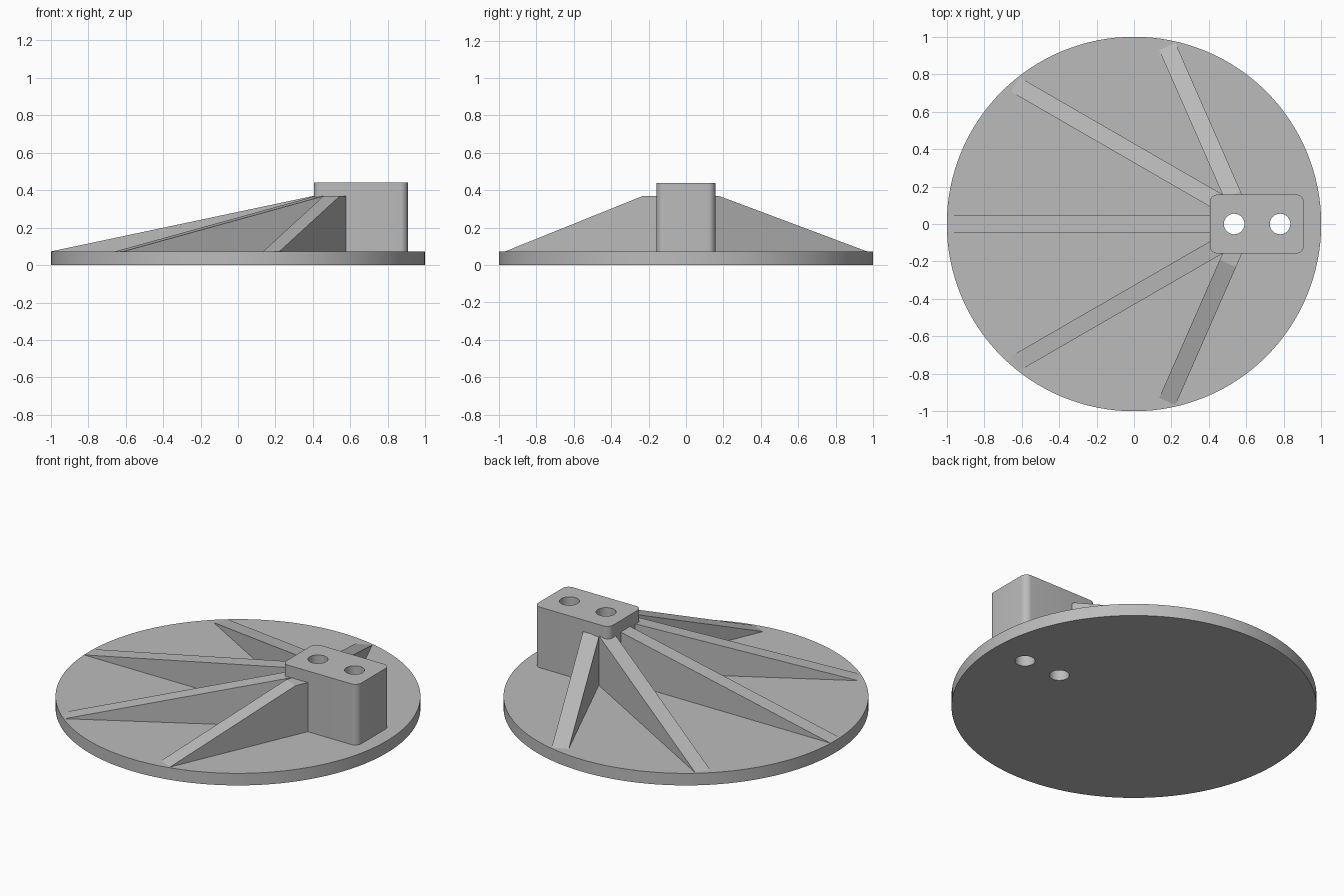
import bpy, bmesh, math
from mathutils import Matrix, Vector

cube = bpy.data.objects.get("Cube")
if cube:
    bpy.data.objects.remove(cube, do_unlink=True)

PLATE_TOP = 0.073
RIB_TOP = 0.37
BLOCK_X = 0.656

grey = bpy.data.materials.new("plain grey")
grey.use_nodes = True
grey.diffuse_color = (0.5, 0.5, 0.5, 1)
grey.node_tree.nodes["Principled BSDF"].inputs["Base Color"].default_value = (0.5, 0.5, 0.5, 1)


def finish(bm, name):
    bmesh.ops.recalc_face_normals(bm, faces=bm.faces)
    mesh = bpy.data.meshes.new(name)
    bm.to_mesh(mesh)
    bm.free()
    mesh.materials.append(grey)
    obj = bpy.data.objects.new(name, mesh)
    bpy.context.collection.objects.link(obj)
    return obj


def cylinder(name, radius, x, low, high, sides):
    bm = bmesh.new()
    bmesh.ops.create_cone(bm, cap_ends=True, segments=sides, radius1=radius, radius2=radius,
                          depth=high - low, matrix=Matrix.Translation((x, 0, (low + high) / 2)))
    return finish(bm, name)


def rib(name, origin_x, angle, start, flat, end, width):
    """Sloping wedge pointing outward from the block."""
    bm = bmesh.new()
    profile = [(start, 0.03), (start, RIB_TOP), (flat, RIB_TOP), (end, PLATE_TOP), (end, 0.03)]
    face = bm.faces.new([bm.verts.new((d, -width / 2, z)) for d, z in profile])
    out = bmesh.ops.extrude_face_region(bm, geom=[face])
    moved = [v for v in out["geom"] if isinstance(v, bmesh.types.BMVert)]
    bmesh.ops.translate(bm, verts=moved, vec=Vector((0, width, 0)))
    bm.transform(Matrix.Translation((origin_x, 0, 0)) @ Matrix.Rotation(math.radians(angle), 4, "Z"))
    return finish(bm, name)


# Round base plate
plate = cylinder("base_plate", 1, 0, 0, PLATE_TOP, 128)

# Mounting block with rounded upright edges
bm = bmesh.new()
bmesh.ops.create_cube(bm, size=1)
bm.transform(Matrix.Translation((BLOCK_X, 0, 0.235)) @ Matrix.Diagonal((0.502, 0.314, 0.41, 1)))
upright = [e for e in bm.edges if abs(e.verts[0].co.z - e.verts[1].co.z) > 0.1]
bmesh.ops.bevel(bm, geom=upright, offset=0.04, segments=8, profile=0.5, affect="EDGES")
block = finish(bm, "mounting_block")

# Two bolt holes through block and plate
for i, x in enumerate((0.535, 0.78)):
    cutter = cylinder(f"hole_cutter_{i + 1}", 0.055, x, -0.1, 0.6, 48)
    for target in (plate, block):
        mod = target.modifiers.new("bolt hole", "BOOLEAN")
        mod.operation = "DIFFERENCE"
        mod.solver = "EXACT"
        mod.object = cutter
        bpy.context.view_layer.objects.active = target
        bpy.ops.object.modifier_apply(modifier=mod.name)
    bpy.data.objects.remove(cutter, do_unlink=True)

# Smooth round walls, sharp rims
bpy.ops.object.select_all(action="DESELECT")
for obj in (plate, block):
    obj.select_set(True)
bpy.context.view_layer.objects.active = plate
bpy.ops.object.shade_smooth_by_angle(angle=math.radians(30))

# Bracing ribs fanning out from the block
rib("middle_rib", BLOCK_X, 180, 0.21, 0.25, 1.655, 0.09)
for label, side, flat in (("back", 1, 0.17), ("front", -1, 0.23)):
    rib(f"{label}_diagonal_rib", BLOCK_X, 150 * side, 0.2, 0.25, 1.49, 0.09)
    rib(f"{label}_side_rib", 0.594, 113.7 * side, 0.12, flat, 1.035, 0.095)
